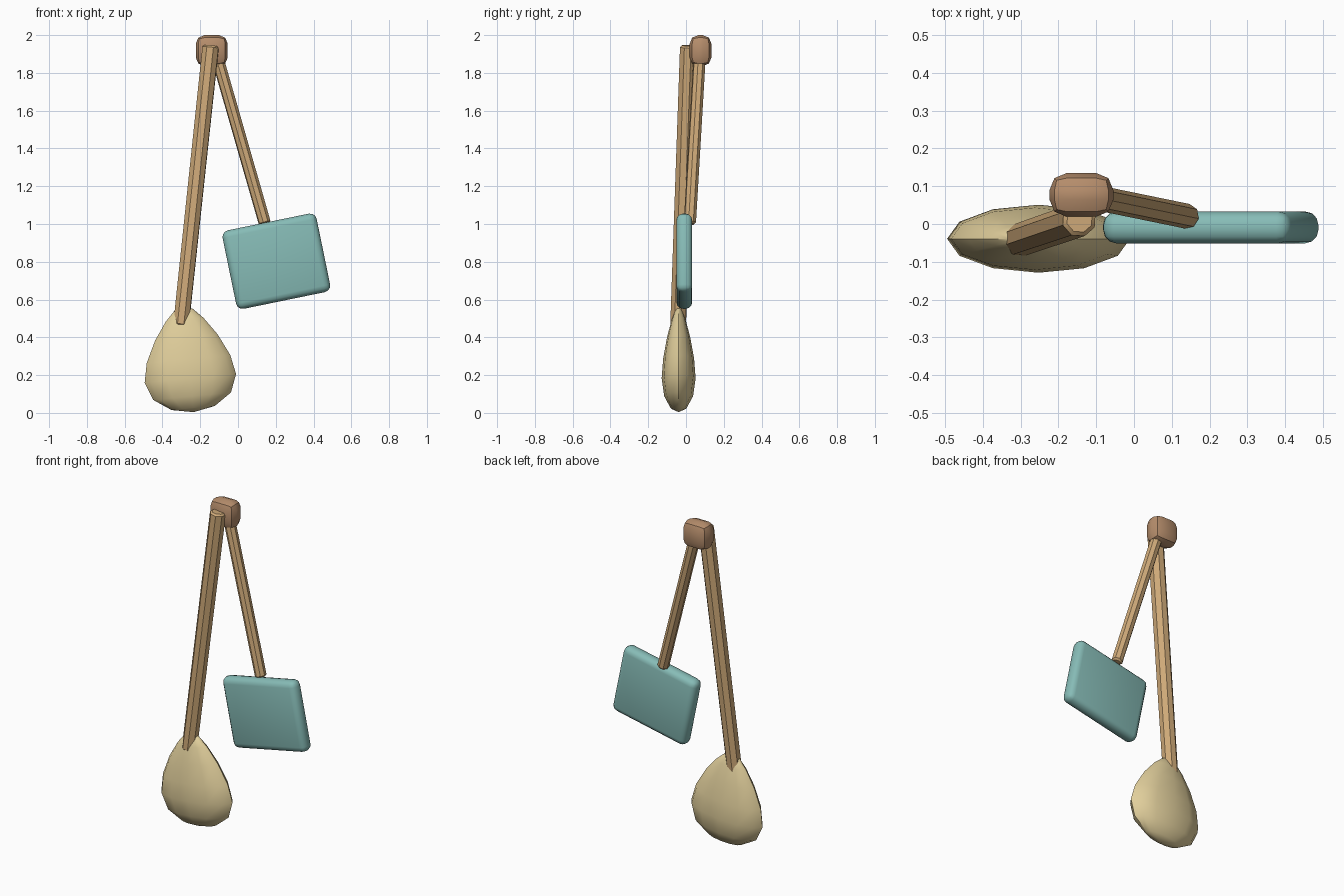
import bpy, bmesh, math
from mathutils import Vector

if "Cube" in bpy.data.objects:
    bpy.data.objects.remove(bpy.data.objects["Cube"])


def material(name, rgb):
    m = bpy.data.materials.new(name)
    m.diffuse_color = (*rgb, 1)
    m.use_nodes = True
    m.node_tree.nodes["Principled BSDF"].inputs["Base Color"].default_value = m.diffuse_color
    return m


WOOD = material("light_wood", (0.62, 0.40, 0.19))
BLOCK = material("dark_wood", (0.47, 0.27, 0.15))
STRAW = material("straw", (0.75, 0.62, 0.33))
TEAL = material("teal", (0.24, 0.50, 0.47))


def finish(name, bm, mat):
    bmesh.ops.recalc_face_normals(bm, faces=bm.faces)
    me = bpy.data.meshes.new(name)
    bm.to_mesh(me)
    bm.free()
    ob = bpy.data.objects.new(name, me)
    bpy.context.collection.objects.link(ob)
    me.materials.append(mat)
    bpy.context.view_layer.objects.active = ob
    ob.select_set(True)
    bpy.ops.object.shade_smooth_by_angle(angle=math.radians(40))
    ob.select_set(False)
    return ob


def bevel(bm, edges, width, segments):
    bmesh.ops.bevel(bm, geom=edges, offset=width, segments=segments,
                    profile=0.5, affect='EDGES')


def rounded_box(name, center, size, width, segments, tilt, mat):
    bm = bmesh.new()
    bmesh.ops.create_cube(bm, size=1)
    bmesh.ops.scale(bm, vec=size, verts=bm.verts)
    bevel(bm, bm.edges[:], width, segments)
    ob = finish(name, bm, mat)
    ob.location = center
    ob.rotation_euler.y = math.radians(tilt)
    return ob


def rod(name, bottom, top, r_bottom, r_top, mat):
    a, b = Vector(bottom), Vector(top)
    bm = bmesh.new()
    bmesh.ops.create_cone(bm, cap_ends=True, segments=8, radius1=r_bottom,
                          radius2=r_top, depth=(b - a).length)
    # soften the end caps
    rims = [e for e in bm.edges if abs(e.verts[0].co.z - e.verts[1].co.z) < 1e-4]
    bevel(bm, rims, 0.01, 1)
    ob = finish(name, bm, mat)
    ob.location = (a + b) / 2
    ob.rotation_mode = 'QUATERNION'
    ob.rotation_quaternion = (b - a).to_track_quat('Z', 'Y')
    return ob


# broom bristles: flattened teardrop from (height, radius) rings
rings = [(0.022, 0.115), (0.085, 0.207), (0.18, 0.243), (0.283, 0.222),
         (0.398, 0.166), (0.492, 0.10), (0.545, 0.048)]
N = 12
bm = bmesh.new()
loops = [[bm.verts.new((r * math.cos(math.tau * i / N),
                        0.37 * r * math.sin(math.tau * i / N), h))
          for i in range(N)] for h, r in rings]
for lo, hi in zip(loops, loops[1:]):
    for i in range(N):
        j = (i + 1) % N
        bm.faces.new((lo[i], lo[j], hi[j], hi[i]))
for loop, h in ((loops[0], 0.0), (loops[-1], 0.562)):
    pole = bm.verts.new((0, 0, h))
    for i in range(N):
        bm.faces.new((loop[i], loop[(i + 1) % N], pole))
head = finish("broom_bristles", bm, STRAW)
head.location = (-0.235, -0.039, 0.004)
head.rotation_euler.y = math.radians(-5.5)

# handles
rod("broom_handle", (-0.302, -0.042, 0.46), (-0.144, 0.012, 1.945), 0.044, 0.046, WOOD)
rod("dustpan_handle", (0.143, 0.02, 1.0), (-0.115, 0.073, 1.9), 0.033, 0.033, WOOD)

# hanging block and dustpan
rounded_box("hanging_block", (-0.139, 0.077, 1.918), (0.169, 0.115, 0.163), 0.045, 2, 0, BLOCK)
rounded_box("dustpan", (0.203, -0.009, 0.803), (0.508, 0.084, 0.424), 0.035, 3, -11.6, TEAL)
